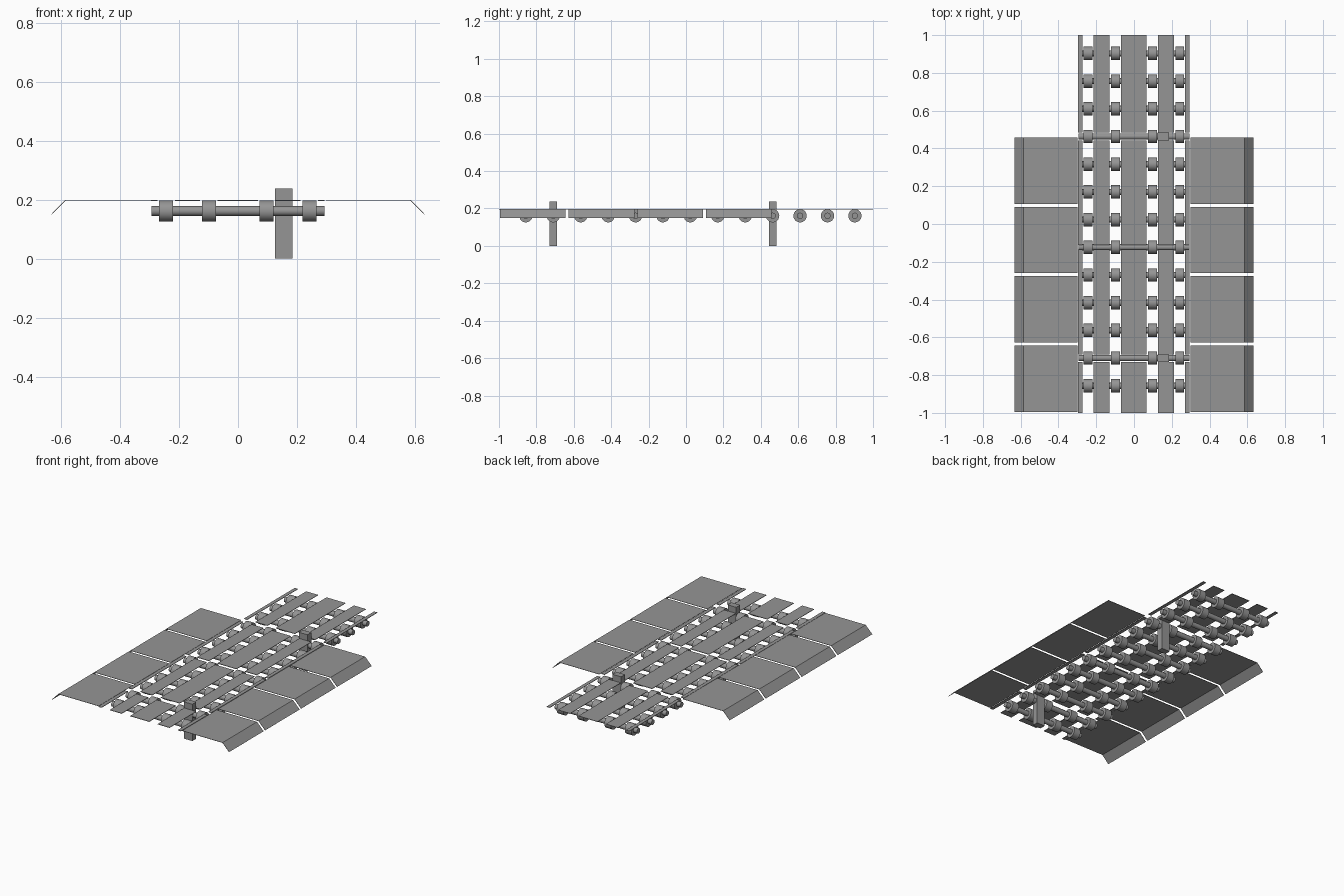
import bpy, math

if "Cube" in bpy.data.objects:
    bpy.data.objects.remove(bpy.data.objects["Cube"])

PITCH = 0.1466
ROWS = [0.903 - PITCH * i for i in range(13)]
AXLE_Z, TOP = 0.161, 0.198

# Dark grey metal used on every part
metal = bpy.data.materials.new("dark_metal")
metal.diffuse_color = (0.3, 0.3, 0.3, 1)
metal.use_nodes = True
metal.node_tree.nodes["Principled BSDF"].inputs["Base Color"].default_value = metal.diffuse_color


def mesh_object(name, verts, faces):
    me = bpy.data.meshes.new(name)
    me.from_pydata(verts, [], faces)
    me.update()
    me.materials.append(metal)
    ob = bpy.data.objects.new(name, me)
    bpy.context.collection.objects.link(ob)
    return ob


def box(name, x0, x1, y0, y1, z0, z1):
    v = [(x, y, z) for z in (z0, z1) for x, y in ((x0, y0), (x1, y0), (x1, y1), (x0, y1))]
    f = [(3, 2, 1, 0), (4, 5, 6, 7)] + [(i, (i + 1) % 4, (i + 1) % 4 + 4, i + 4) for i in range(4)]
    return mesh_object(name, v, f)


def lathe_x(name, profile, y, n=24):
    # closed solid turned about the x direction; profile = (x, radius)
    v, f = [], []
    for x, r in profile:
        for i in range(n):
            a = 2 * math.pi * i / n
            v.append((x, y + r * math.cos(a), AXLE_Z + r * math.sin(a)))
    for k in range(len(profile) - 1):
        for i in range(n):
            j = (i + 1) % n
            f.append((k * n + i, k * n + j, (k + 1) * n + j, (k + 1) * n + i))
    last = (len(profile) - 1) * n
    f += [tuple(reversed(range(n))), tuple(range(last, last + n))]
    ob = mesh_object(name, v, f)
    ob.data.shade_smooth()
    ob.data.set_sharp_from_angle(angle=math.radians(30))
    return ob


# Axles with four rollers in every row
for y in ROWS:
    lathe_x("axle", [(-0.294, 0.0165), (0.294, 0.0165)], y)
    for x in (-0.244, -0.098, 0.097, 0.242):
        lathe_x("roller", [(x - 0.0235, 0.0355), (x + 0.0235, 0.0355)], y)

# Deck strips between the roller lines, split at three axles
sections = [(-1.0, ROWS[11] - 0.02), (ROWS[11] + 0.02, ROWS[7] - 0.012),
            (ROWS[7] + 0.012, ROWS[3] - 0.02), (ROWS[3] + 0.02, 1.0)]
columns = [(-0.296, -0.273), (-0.214, -0.129), (-0.069, 0.067), (0.127, 0.212), (0.271, 0.294)]
for y0, y1 in sections:
    for x0, x1 in columns:
        box("deck_strip", x0, x1, y0, y1, TOP - 0.003, TOP)

# Side panels with a bent-down outer lip
for side in (-1, 1):
    for k in range(4):
        y0 = -0.994 + 0.367 * k
        outline = [(0.298, TOP), (0.586, TOP), (0.633, 0.15)]
        v = [(side * x, y, z) for x, z in outline for y in (y0, y0 + 0.351)]
        f = [(0, 2, 3, 1), (2, 4, 5, 3)]
        if side < 0:
            f = [tuple(reversed(q)) for q in f]
        panel = mesh_object("side_panel", v, f)
        m = panel.modifiers.new("thickness", 'SOLIDIFY')
        m.thickness = 0.002
        m.offset = -1

# Stop posts standing in the deck gaps
for i in (3, 11):
    box("stop_post", 0.125, 0.185, ROWS[i] - 0.02, ROWS[i] + 0.02, 0.0, 0.237)
